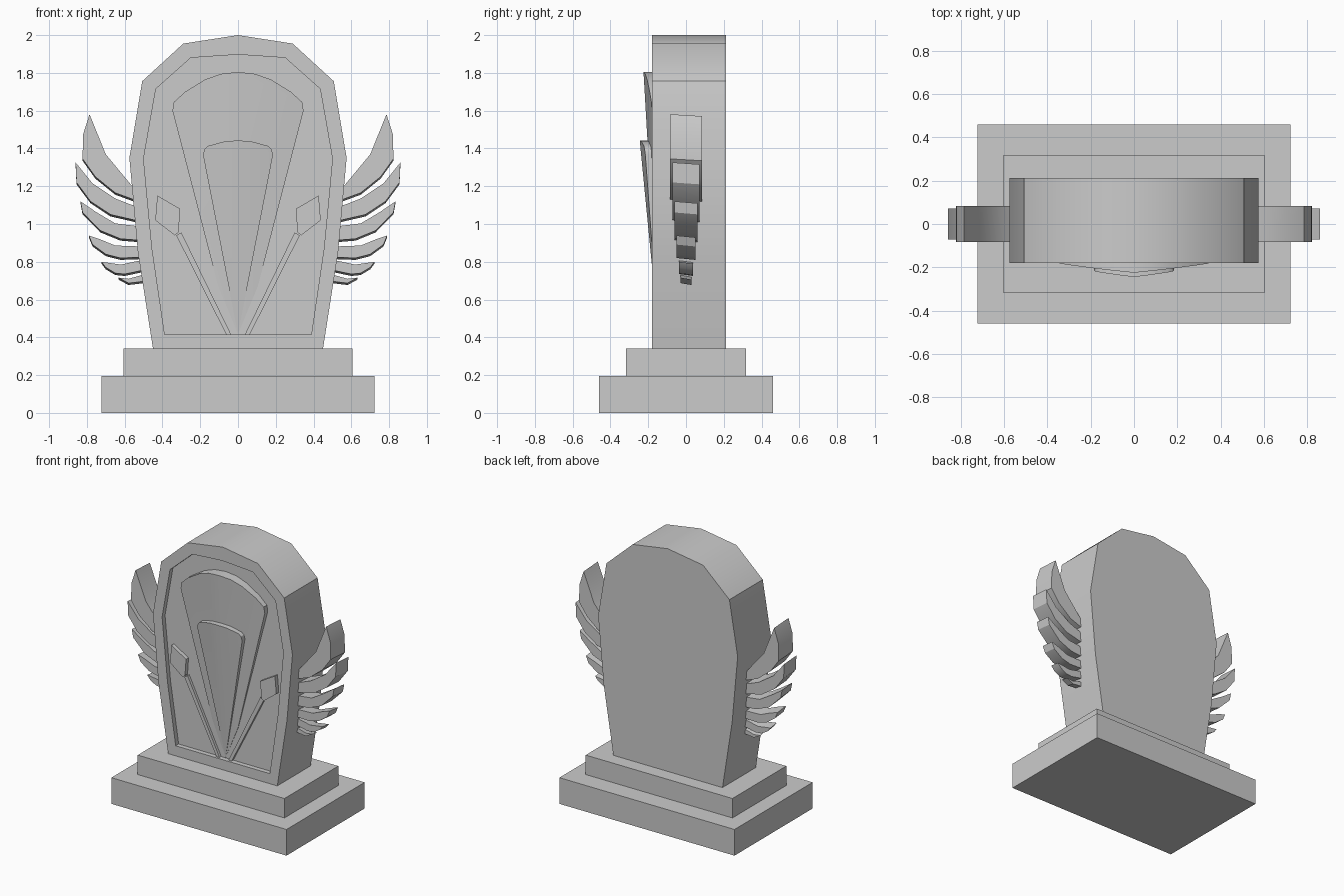
import bpy, bmesh
from math import radians

old = bpy.data.objects.get("Cube")
if old:
    bpy.data.objects.remove(old, do_unlink=True)

stone = bpy.data.materials.new("grey_stone")
stone.use_nodes = True
GREY = (0.6, 0.6, 0.6, 1)
stone.diffuse_color = GREY
stone.node_tree.nodes["Principled BSDF"].inputs["Base Color"].default_value = GREY

FRONT, BACK, PANEL = -0.18, 0.213, -0.145


def finish(bm, name, smooth=None):
    bmesh.ops.recalc_face_normals(bm, faces=bm.faces)
    mesh = bpy.data.meshes.new(name)
    bm.to_mesh(mesh)
    bm.free()
    mesh.materials.append(stone)
    ob = bpy.data.objects.new(name, mesh)
    bpy.context.collection.objects.link(ob)
    if smooth:
        bpy.ops.object.select_all(action="DESELECT")
        ob.select_set(True)
        bpy.context.view_layer.objects.active = ob
        bpy.ops.object.shade_smooth_by_angle(angle=radians(smooth))
    return ob


def ring(bm, pts, y, dz=0):
    return [bm.verts.new((x, y, z + dz)) for x, z in pts]


def bridge(bm, a, b):
    n = len(a)
    for i in range(n):
        j = (i + 1) % n
        bm.faces.new((a[i], a[j], b[j], b[i]))


def prism(name, pts, y0, y1, dz=0, smooth=None):
    """Extrude an x-z outline from y0 to y1, the back lowered by dz."""
    bm = bmesh.new()
    a, b = ring(bm, pts, y0), ring(bm, pts, y1, -dz)
    bridge(bm, a, b)
    bm.faces.new(a)
    bm.faces.new(b)
    return finish(bm, name, smooth)


def mirrored(half):
    """Close a right-hand outline that ends on the centre line."""
    return half + [(-x, z) for x, z in reversed(half[:-1])]


def box(name, x, y, z0, z1):
    prism(name, [(-x, z0), (x, z0), (x, z1), (-x, z1)], -y, y)


# Stepped plinth
box("lower_plinth", 0.722, 0.46, 0, 0.195)
box("upper_plinth", 0.605, 0.317, 0.195, 0.34)

# Upright slab with a recessed front panel
outer = mirrored([(0.45, 0.34), (0.53, 0.85), (0.575, 1.35),
                  (0.507, 1.756), (0.29, 1.955), (0, 2)])
inner = mirrored([(0.388, 0.415), (0.455, 0.87), (0.5, 1.345),
                  (0.435, 1.715), (0.25, 1.88), (0, 1.897)])
bm = bmesh.new()
rings = [ring(bm, outer, BACK), ring(bm, outer, FRONT),
         ring(bm, inner, FRONT), ring(bm, inner, PANEL)]
for a, b in zip(rings, rings[1:]):
    bridge(bm, a, b)
bm.faces.new(rings[0])
bm.faces.new(rings[-1])
finish(bm, "slab", 36)


# Fan reliefs: ridged wedges rising from a point at the bottom of the panel
def fan(name, half, depth, fall):
    z0, top = 0.417, half[-1][1]
    bm = bmesh.new()

    def front(x, z):
        return PANEL - depth * (z - z0) / (top - z0) + fall * abs(x)

    pts = mirrored(half) + [(0, z0)]
    a = [bm.verts.new((x, front(x, z), z)) for x, z in pts]
    b = ring(bm, pts, PANEL + 0.005)
    bridge(bm, a, b)
    bm.faces.new(b)
    mid = len(half)
    bm.faces.new([a[-1]] + a[:mid])
    bm.faces.new(a[mid - 1:])
    finish(bm, name, 30)


fan("large_fan", [(0.105, 0.67), (0.347, 1.6), (0.34, 1.645), (0.28, 1.7),
                  (0.174, 1.765), (0.09, 1.795), (0, 1.805)], 0.08, 0.096)
fan("small_fan", [(0.185, 1.365), (0.178, 1.395), (0.16, 1.413),
                  (0.075, 1.436), (0, 1.443)], 0.1, 0.12)

# Wing feathers, top to bottom: half thickness, then outline from the upper root
feathers = [
    (0.084, [(0.5, 1.165), (0.56, 1.2), (0.7, 1.369), (0.786, 1.581), (0.82, 1.475),
             (0.823, 1.345), (0.755, 1.25), (0.65, 1.165), (0.5, 1.11)]),
    (0.072, [(0.5, 1.09), (0.56, 1.1), (0.65, 1.135), (0.77, 1.215), (0.86, 1.326),
             (0.855, 1.22), (0.781, 1.12), (0.675, 1.05), (0.5, 1.01)]),
    (0.06, [(0.5, 0.985), (0.65, 1.003), (0.755, 1.066), (0.834, 1.12),
            (0.823, 1.061), (0.728, 0.965), (0.623, 0.922), (0.5, 0.912)]),
    (0.05, [(0.48, 0.88), (0.65, 0.886), (0.728, 0.918), (0.79, 0.939),
            (0.77, 0.891), (0.7, 0.84), (0.623, 0.82), (0.48, 0.825)]),
    (0.037, [(0.48, 0.815), (0.62, 0.785), (0.723, 0.8), (0.7, 0.77),
             (0.65, 0.74), (0.6, 0.735), (0.48, 0.76)]),
    (0.028, [(0.47, 0.74), (0.58, 0.71), (0.633, 0.716), (0.58, 0.687), (0.47, 0.7)]),
]
rod = [(0.037, 0.416), (0.063, 0.416), (0.327, 0.94), (0.3, 0.955)]
plate = [(0.427, 1.151), (0.306, 1.08), (0.315, 0.955), (0.335, 0.94), (0.438, 1.02)]

for side, s in (("left", 1), ("right", -1)):
    def flip(pts):
        return [(s * x, z) for x, z in pts]

    for i, (t, pts) in enumerate(feathers):
        prism(f"{side}_feather_{i + 1}", flip(pts), -t, t, 0.01, 30)
    # Slanted rod ending in a diamond plate
    prism(f"{side}_rod", flip(rod), PANEL - 0.02, PANEL + 0.005)
    prism(f"{side}_diamond", flip(plate), PANEL - 0.03, PANEL + 0.005)
